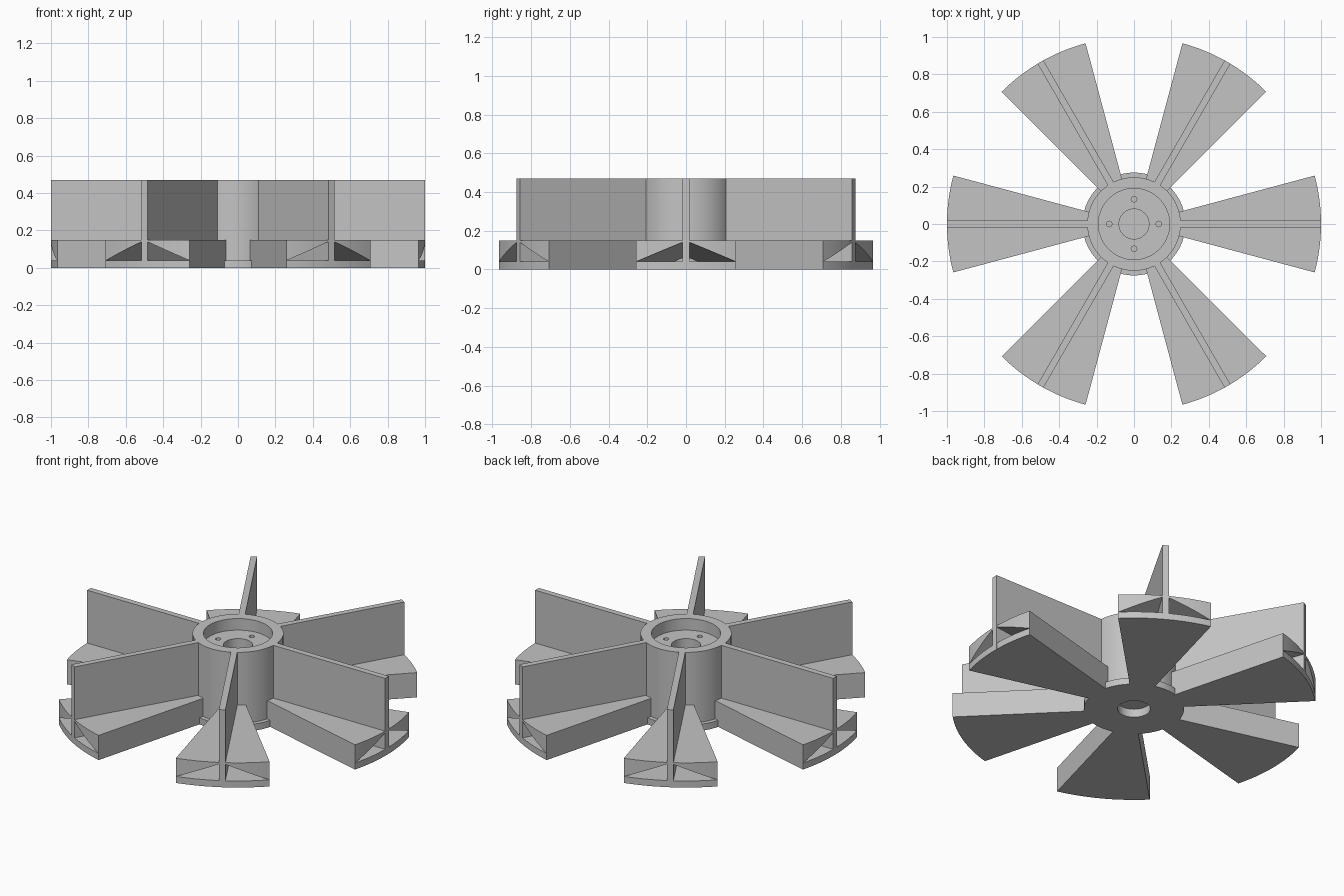
import bpy, bmesh
from math import sin, cos, tan, radians, pi
from mathutils import Matrix

cube = bpy.data.objects.get("Cube")
if cube:
    bpy.data.objects.remove(cube, do_unlink=True)

COUNT = 6
HALF = radians(15)
FLOOR, DECK, TOP = 0.04, 0.15, 0.47
FIN = 0.018

grey = bpy.data.materials.new("plain_grey")
grey.use_nodes = True
grey.diffuse_color = (0.55, 0.55, 0.55, 1)
grey.node_tree.nodes["Principled BSDF"].inputs["Base Color"].default_value = (0.55, 0.55, 0.55, 1)


def make(name, bm, helper=False):
    bmesh.ops.recalc_face_normals(bm, faces=bm.faces)
    mesh = bpy.data.meshes.new(name)
    bm.to_mesh(mesh)
    bm.free()
    mesh.materials.append(grey)
    obj = bpy.data.objects.new(name, mesh)
    bpy.context.scene.collection.objects.link(obj)
    obj.hide_render = helper
    return obj


def extrude(bm, outline, z0, z1):
    face = bm.faces.new([bm.verts.new((x, y, z0)) for x, y in outline])
    out = bmesh.ops.extrude_face_region(bm, geom=[face])
    verts = [v for v in out["geom"] if isinstance(v, bmesh.types.BMVert)]
    bmesh.ops.translate(bm, verts=verts, vec=(0, 0, z1 - z0))


def cut(obj, cutter):
    # apply the cut, then discard the cutter
    mod = obj.modifiers.new("cut", "BOOLEAN")
    mod.object = cutter
    mod.solver = "EXACT"
    bpy.context.view_layer.update()
    graph = bpy.context.evaluated_depsgraph_get()
    mesh = bpy.data.meshes.new_from_object(obj.evaluated_get(graph))
    obj.modifiers.clear()
    obj.data = mesh
    bpy.data.objects.remove(cutter, do_unlink=True)


def smooth(obj):
    bpy.ops.object.select_all(action="DESELECT")
    obj.select_set(True)
    bpy.context.view_layer.objects.active = obj
    bpy.ops.object.shade_smooth_by_angle(angle=radians(30))


# Hub: turned profile with a flange, a top recess and blind bores
profile = [(0, 0.05), (0.09, 0.05), (0.09, 0), (0.275, 0), (0.275, FLOOR), (0.25, FLOOR),
           (0.25, TOP), (0.19, TOP), (0.19, 0.4), (0.08, 0.4), (0.08, 0.33), (0, 0.33)]
bm = bmesh.new()
verts = [bm.verts.new((r, 0, z)) for r, z in profile]
edges = [bm.edges.new(pair) for pair in zip(verts, verts[1:])]
bmesh.ops.spin(bm, geom=verts + edges, axis=(0, 0, 1), cent=(0, 0, 0),
               angle=2 * pi, steps=72, use_merge=True)
bmesh.ops.remove_doubles(bm, verts=bm.verts, dist=1e-5)
hub = make("hub", bm)

# Screw holes in the recess floor
bm = bmesh.new()
for i in range(4):
    a = i * pi / 2
    bmesh.ops.create_cone(bm, cap_ends=True, segments=20, radius1=0.015, radius2=0.015, depth=0.1,
                          matrix=Matrix.Translation((0.133 * cos(a), 0.133 * sin(a), 0.4)))
cut(hub, make("screw_hole_cutter", bm, True))
smooth(hub)

# Blade: solid sector with a tapering pocket on each side of the fin
steps = 16
arc = [HALF * (2 * i / steps - 1) for i in range(steps + 1)]
bm = bmesh.new()
inner = 0.22
extrude(bm, [(inner * cos(HALF), inner * sin(HALF)), (inner * cos(HALF), -inner * sin(HALF))]
        + [(cos(a), sin(a)) for a in arc], 0, DECK)
blade = make("blade_1", bm)
slope = tan(HALF * 0.993)
start, end = FIN / slope, 1.1
rise = 0.1 * (end - start) / (1 - start)
for side in (1, -1):
    bm = bmesh.new()
    tip = bm.verts.new((start, side * FIN, FLOOR))
    a = bm.verts.new((end, side * FIN, FLOOR))
    b = bm.verts.new((end, side * end * slope, FLOOR))
    c = bm.verts.new((end, side * FIN, FLOOR + rise))
    for tri in ((tip, a, b), (tip, b, c), (tip, c, a), (a, b, c)):
        bm.faces.new(tri)
    cut(blade, make("pocket_cutter", bm, True))
smooth(blade)

# Fin: upright plate along the middle of the blade
bm = bmesh.new()
extrude(bm, [(0.23, -FIN), (1, -FIN), (1, FIN), (0.23, FIN)], 0.001, TOP)
fin = make("fin_1", bm)

# Repeat around the hub
for part in (blade, fin):
    for i in range(1, COUNT):
        copy = part.copy()
        copy.name = part.name.replace("1", str(i + 1))
        copy.rotation_euler.z = i * 2 * pi / COUNT
        bpy.context.scene.collection.objects.link(copy)
